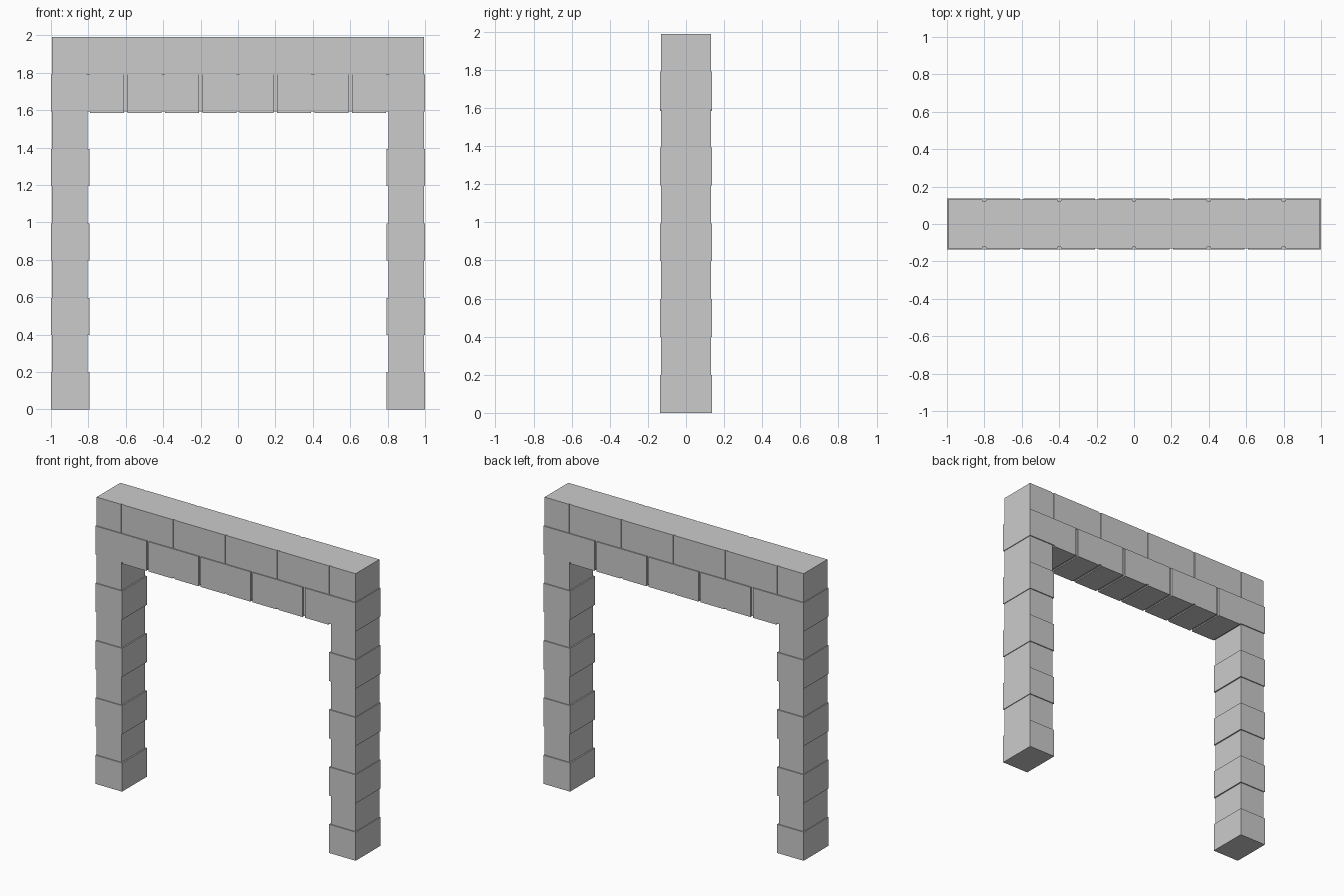
import bpy, bmesh

if "Cube" in bpy.data.objects:
    bpy.data.objects.remove(bpy.data.objects["Cube"])

H = 1.99 / 10          # course height
CORE = 0.124           # half depth at the bottom of the joints
FLUSH, PROUD = 0.13, 0.137   # half depth of alternate courses
G = 0.009              # half joint width


def box(bm, x0, x1, y0, y1, z0, z1):
    vs = bmesh.ops.create_cube(bm, size=1)["verts"]
    for v in vs:
        v.co.x = x1 if v.co.x > 0 else x0
        v.co.y = y1 if v.co.y > 0 else y0
        v.co.z = z1 if v.co.z > 0 else z0


def finish(name, bm):
    mesh = bpy.data.meshes.new(name)
    bm.to_mesh(mesh)
    bm.free()
    ob = bpy.data.objects.new(name, mesh)
    bpy.context.collection.objects.link(ob)
    return ob


def facing(name, joints, end, depth, z0, z1):
    """Raised front and back stones between the given joints."""
    bm = bmesh.new()
    for a, b in zip(joints[:-1], joints[1:]):
        x0 = -end if a <= -1 else a + G
        x1 = end if b >= 1 else b - G
        box(bm, x0, x1, -depth, -CORE, z0, z1)
        box(bm, x0, x1, CORE, depth, z0, z1)
    return finish(name, bm)


# Legs: alternating proud and flush stones
for side, name in ((-1, "left_leg"), (1, "right_leg")):
    bm = bmesh.new()
    for i in range(8):
        proud = i % 2 == 0
        outer, inner = (1.0, 0.795) if proud else (0.995, 0.804)
        d = PROUD if proud else FLUSH
        xs = sorted((side * outer, side * inner))
        box(bm, xs[0], xs[1], -d, d, i * H, (i + 1) * H)
    finish(name, bm)

# Lintel core
bm = bmesh.new()
box(bm, -0.995, 0.995, -CORE, CORE, 8 * H, 10 * H)
finish("lintel_core", bm)

# Lower lintel course: five full stones, with the end faces standing proud
facing("lower_course", [-1, -0.6, -0.2, 0.2, 0.6, 1], 1.0, PROUD, 8 * H, 9 * H)
bm = bmesh.new()
for s in (-1, 1):
    xs = sorted((s * 0.99, s * 1.0))
    box(bm, xs[0], xs[1], -CORE, CORE, 8 * H, 9 * H)
finish("lower_course_ends", bm)

# Upper lintel course: joints staggered by half a stone
facing("upper_course", [-1, -0.8, -0.4, 0, 0.4, 0.8, 1], 0.995, FLUSH, 9 * H, 10 * H)

# Raised stones on the underside of the lintel
bm = bmesh.new()
for i in range(8):
    x = -0.8 + 0.2 * i
    box(bm, x + G, x + 0.2 - G, -PROUD, PROUD, 8 * H - 0.008, 8 * H)
finish("underside_stones", bm)
